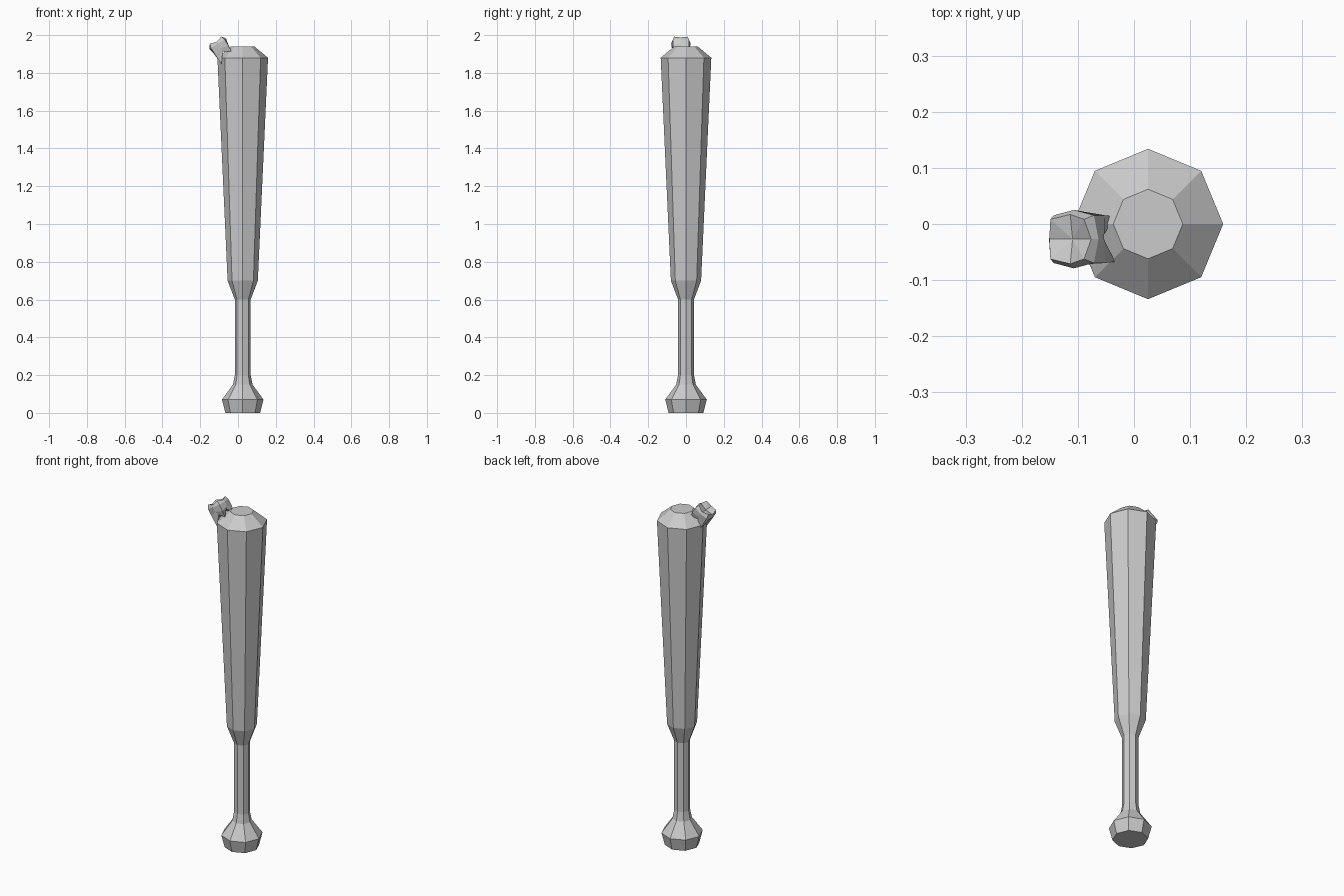
import bpy
from math import sin, cos, pi, radians
from mathutils import Matrix, Vector

if "Cube" in bpy.data.objects:
    bpy.data.objects.remove(bpy.data.objects["Cube"])

SIDES = 8


def loft(name, rings, low=None, high=None):
    """Skin a stack of 8-point rings and close both ends."""
    verts = [p for ring in rings for p in ring]
    faces = []
    for k in range(len(rings) - 1):
        for i in range(SIDES):
            j = (i + 1) % SIDES
            a = k * SIDES
            faces.append((a + i, a + j, a + SIDES + j, a + SIDES + i))
    for start, apex in ((0, low), ((len(rings) - 1) * SIDES, high)):
        loop = list(range(start, start + SIDES))
        if start == 0:
            loop.reverse()
        if apex is None:
            faces.append(loop)
        else:  # fan around a centre point
            verts.append(apex)
            c = len(verts) - 1
            faces += [(loop[i], loop[(i + 1) % SIDES], c) for i in range(SIDES)]
    mesh = bpy.data.meshes.new(name)
    mesh.from_pydata(verts, [], faces)
    obj = bpy.data.objects.new(name, mesh)
    bpy.context.collection.objects.link(obj)
    return obj


# Bat: knob, grip, flared barrel and bevelled tip
profile = [(0.092, 0), (0.11, 0.07), (0.052, 0.15), (0.042, 0.20),
           (0.042, 0.60), (0.08, 0.70), (0.134, 1.88), (0.062, 1.94)]
bat = loft("bat", [[(r * cos(i * pi / 4), r * sin(i * pi / 4), z)
                    for i in range(SIDES)] for r, z in profile])
bat.location.x = 0.025


def tooth_ring(r_side, r_corner, z_side, z_corner, slant=0.0):
    """Ring whose corner points can differ in radius and height."""
    ring = []
    for i in range(SIDES):
        r, z = (r_corner, z_corner) if i % 2 else (r_side, z_side)
        x, y = r * cos(i * pi / 4), r * sin(i * pi / 4)
        ring.append((x, y, z + slant * x))
    return ring


# Tooth lodged in the tip: four roots, straight sides, cusped crown
tooth = loft("tooth", [
    tooth_ring(0.034, 0.057, -0.072, -0.110, 0.35),
    tooth_ring(0.046, 0.060, -0.050, -0.060),
    tooth_ring(0.052, 0.060, -0.022, -0.022),
    tooth_ring(0.044, 0.050, -0.010, 0.0),
], low=(0, 0, -0.06), high=(0, 0, -0.018))
tooth.matrix_world = (Matrix.Translation(Vector((-0.119, -0.027, 1.973)))
                      @ Matrix.Rotation(radians(-32), 4, 'Y'))
